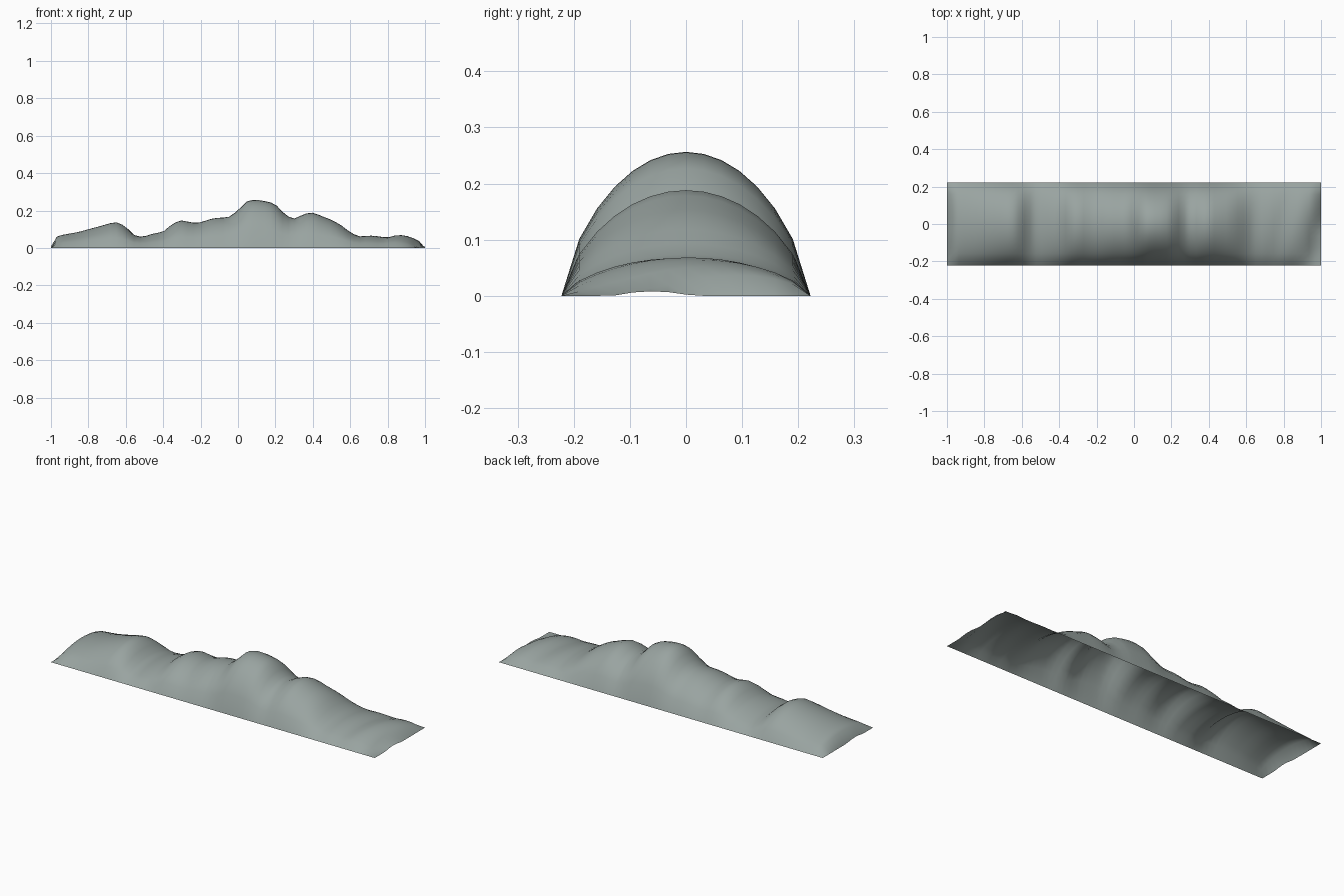
import bpy
import bmesh
import math

cube = bpy.data.objects.get("Cube")
if cube:
    bpy.data.objects.remove(cube, do_unlink=True)

# Overall size and grid resolution
HALF_LENGTH = 1.0
HALF_WIDTH = 0.222
COLUMNS = 63
ROWS = 14

# Ridge height in thousandths, evenly spaced from one end to the other
RIDGE = [50, 67, 77, 86, 100, 113, 127, 137, 112, 66, 63, 78, 88, 128,
         147, 136, 137, 154, 162, 166, 202, 250, 256, 249, 232, 182, 157,
         180, 188, 169, 150, 122, 85, 62, 66, 62, 56, 68, 64, 42, 0]


def ridge_height(x):
    """Smooth curve through the ridge samples."""
    last = len(RIDGE) - 1
    t = (x + HALF_LENGTH) / (HALF_LENGTH * 2) * last
    t = min(max(t, 0.0), float(last))
    i = min(int(t), last - 1)
    f = t - i
    before, start, end, after = (RIDGE[min(max(k, 0), last)]
                                 for k in range(i - 1, i + 3))
    slope_in = (end - before) / 2
    slope_out = (after - start) / 2
    rise = end - start
    value = start + f * (slope_in + f * (
        3 * rise - 2 * slope_in - slope_out
        + f * (slope_in + slope_out - 2 * rise)))
    return max(value, 0.0) / 1000


def terrain_height(x, y, at_end):
    """Domed cross-section under the ridge, closing to the ground at the rim."""
    if at_end:
        return 0.008 * max(0.0, 1 - ((y + 0.06) / 0.07) ** 2)
    across = max(0.0, 1 - (y / HALF_WIDTH) ** 2)
    # The low far end has ridges that run at a slant
    slant = 0.2 * min(max((x - 0.6) / 0.2, 0.0), 1.0)
    return ridge_height(x - slant * y) * math.pow(across, 0.7)


def make_material(name, colour):
    material = bpy.data.materials.new(name)
    material.use_nodes = True
    material.diffuse_color = colour
    shader = next(n for n in material.node_tree.nodes
                  if n.type == "BSDF_PRINCIPLED")
    shader.inputs["Base Color"].default_value = colour
    shader.inputs["Roughness"].default_value = 0.9
    return material


# Hill range: one open sheet raised into ridges and valleys
bm = bmesh.new()
grid = []
for i in range(COLUMNS + 1):
    x = HALF_LENGTH * (2 * i / COLUMNS - 1)
    column = []
    for j in range(ROWS + 1):
        y = HALF_WIDTH * (2 * j / ROWS - 1)
        z = terrain_height(x, y, i in (0, COLUMNS))
        column.append(bm.verts.new((x, y, z)))
    grid.append(column)

for near, far in zip(grid, grid[1:]):
    for j in range(ROWS):
        face = bm.faces.new((near[j], far[j], far[j + 1], near[j + 1]))
        face.smooth = True

mesh = bpy.data.meshes.new("hill_range")
bm.to_mesh(mesh)
bm.free()
mesh.materials.append(make_material("grey_green_rock", (0.32, 0.37, 0.355, 1)))
hills = bpy.data.objects.new("hill_range", mesh)
bpy.context.collection.objects.link(hills)
